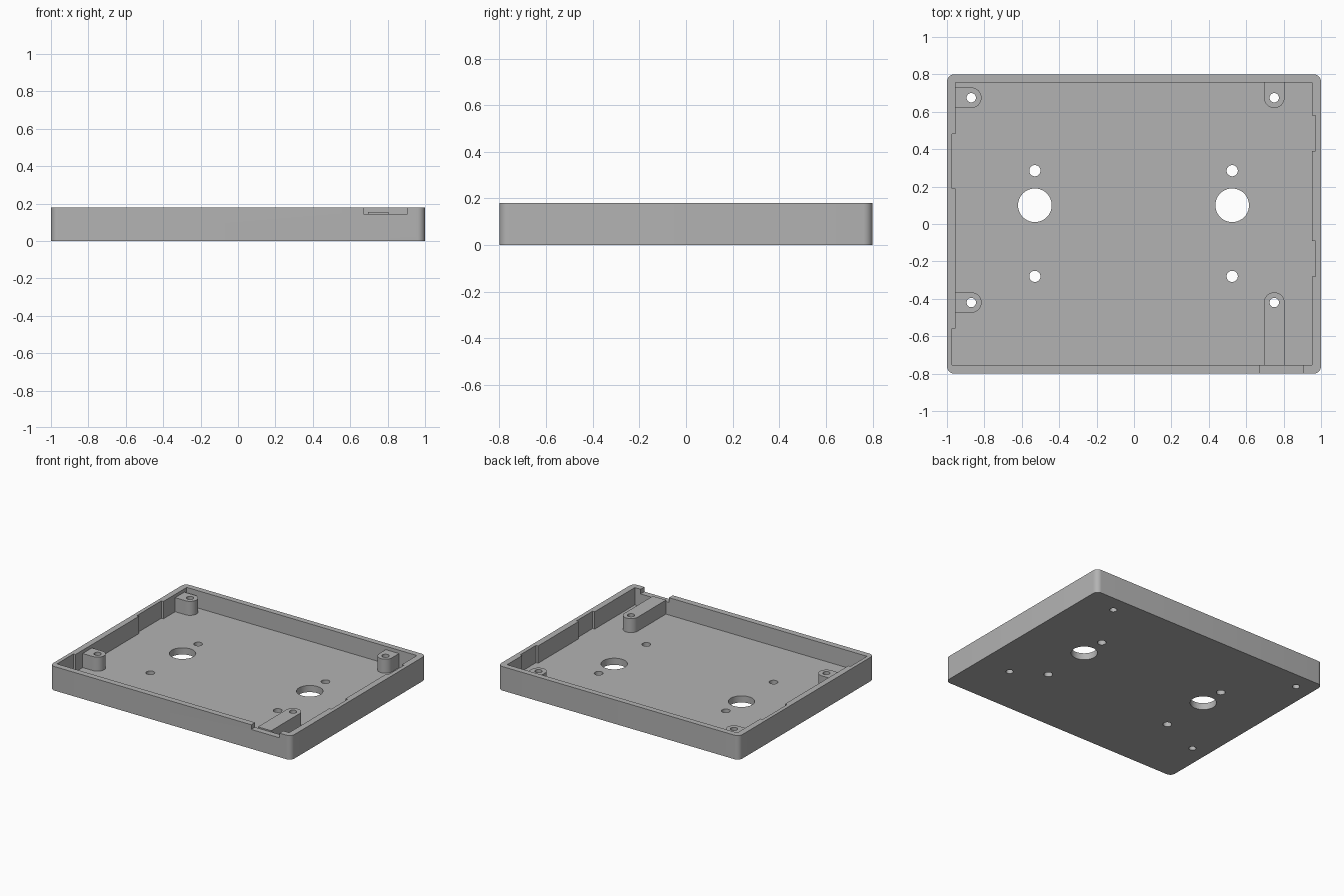
import bpy, bmesh, math

cube = bpy.data.objects.get("Cube")
if cube:
    bpy.data.objects.remove(cube, do_unlink=True)

HEIGHT, FLOOR, POST_TOP = 0.18, 0.05, 0.155

grey = bpy.data.materials.new("plain grey")
grey.use_nodes = True
grey.diffuse_color = (0.45, 0.45, 0.45, 1)
grey.node_tree.nodes["Principled BSDF"].inputs["Base Color"].default_value = grey.diffuse_color


def prism(name, outline, z0, z1):
    """Extrude a counter-clockwise outline between two heights."""
    bm = bmesh.new()
    base = bm.faces.new([bm.verts.new((x, y, z0)) for x, y in outline])
    top = bmesh.ops.extrude_face_region(bm, geom=[base])["geom"]
    bmesh.ops.translate(bm, vec=(0, 0, z1 - z0),
                        verts=[v for v in top if isinstance(v, bmesh.types.BMVert)])
    bmesh.ops.recalc_face_normals(bm, faces=bm.faces)
    mesh = bpy.data.meshes.new(name)
    bm.to_mesh(mesh)
    bm.free()
    mesh.materials.append(grey)
    obj = bpy.data.objects.new(name, mesh)
    bpy.context.collection.objects.link(obj)
    return obj


def rect(x0, x1, y0, y1):
    return [(x0, y0), (x1, y0), (x1, y1), (x0, y1)]


def arc(x, y, r, start, sweep, steps):
    return [(x + r * math.cos(math.radians(start + sweep * i / steps)),
             y + r * math.sin(math.radians(start + sweep * i / steps)))
            for i in range(steps + 1)]


def combine(target, tool, operation):
    mod = target.modifiers.new(operation.lower(), "BOOLEAN")
    mod.operation, mod.solver, mod.object = operation, "EXACT", tool
    bpy.context.view_layer.objects.active = target
    bpy.ops.object.modifier_apply(modifier=mod.name)
    bpy.data.objects.remove(tool, do_unlink=True)


def drill(x, y, r):
    combine(tray, prism("hole_cutter", arc(x, y, r, 0, 360, 40)[:-1], -0.1, 0.3), "DIFFERENCE")


# Outer body with rounded vertical corners
R = 0.04
outline = []
for sx, sy, start in ((1, 1, 0), (-1, 1, 90), (-1, -1, 180), (1, -1, 270)):
    outline += arc(sx * (1 - R), sy * (0.8 - R), R, start, 90, 8)
tray = prism("tray", outline, 0, HEIGHT)

# Cavity, side wall recesses and front notch
for shape, z in ((rect(-0.955, 0.953, -0.755, 0.757), FLOOR),
                 (rect(-0.972, -0.9, 0.19, 0.48), FLOOR),
                 (rect(-0.972, -0.9, -0.755, -0.56), FLOOR),
                 (rect(0.9, 0.97, 0.39, 0.58), FLOOR),
                 (rect(0.9, 0.97, -0.28, -0.09), FLOOR),
                 (rect(0.67, 0.905, -0.9, -0.7), 0.145)):
    combine(tray, prism("recess_cutter", shape, z, 0.3), "DIFFERENCE")

# Screw posts: round end at the screw, straight sides back to the wall
W = 0.055
posts = []
for y in (0.675, -0.42):
    posts.append((-0.87, y, arc(-0.87, y, W, -90, 180, 16) + [(-0.96, y + W), (-0.96, y - W)]))
posts.append((0.75, 0.675, arc(0.75, 0.675, W, 180, 180, 16) + [(0.75 + W, 0.762), (0.75 - W, 0.762)]))
posts.append((0.75, -0.42, arc(0.75, -0.42, W, 0, 180, 16) + [(0.75 - W, -0.757), (0.75 + W, -0.757)]))
for x, y, shape in posts:
    combine(tray, prism("screw_post", shape, FLOOR - 0.01, POST_TOP), "UNION")
for x, y, shape in posts:
    drill(x, y, 0.025)

# Two large openings, each with a pair of mounting holes
for x in (-0.53, 0.525):
    drill(x, 0.1, 0.09)
    for y in (0.285, -0.28):
        drill(x, y, 0.03)

# Smooth the round walls, keep the edges sharp
bpy.ops.object.select_all(action="DESELECT")
tray.select_set(True)
bpy.context.view_layer.objects.active = tray
bpy.ops.object.shade_smooth_by_angle(angle=math.radians(30))
